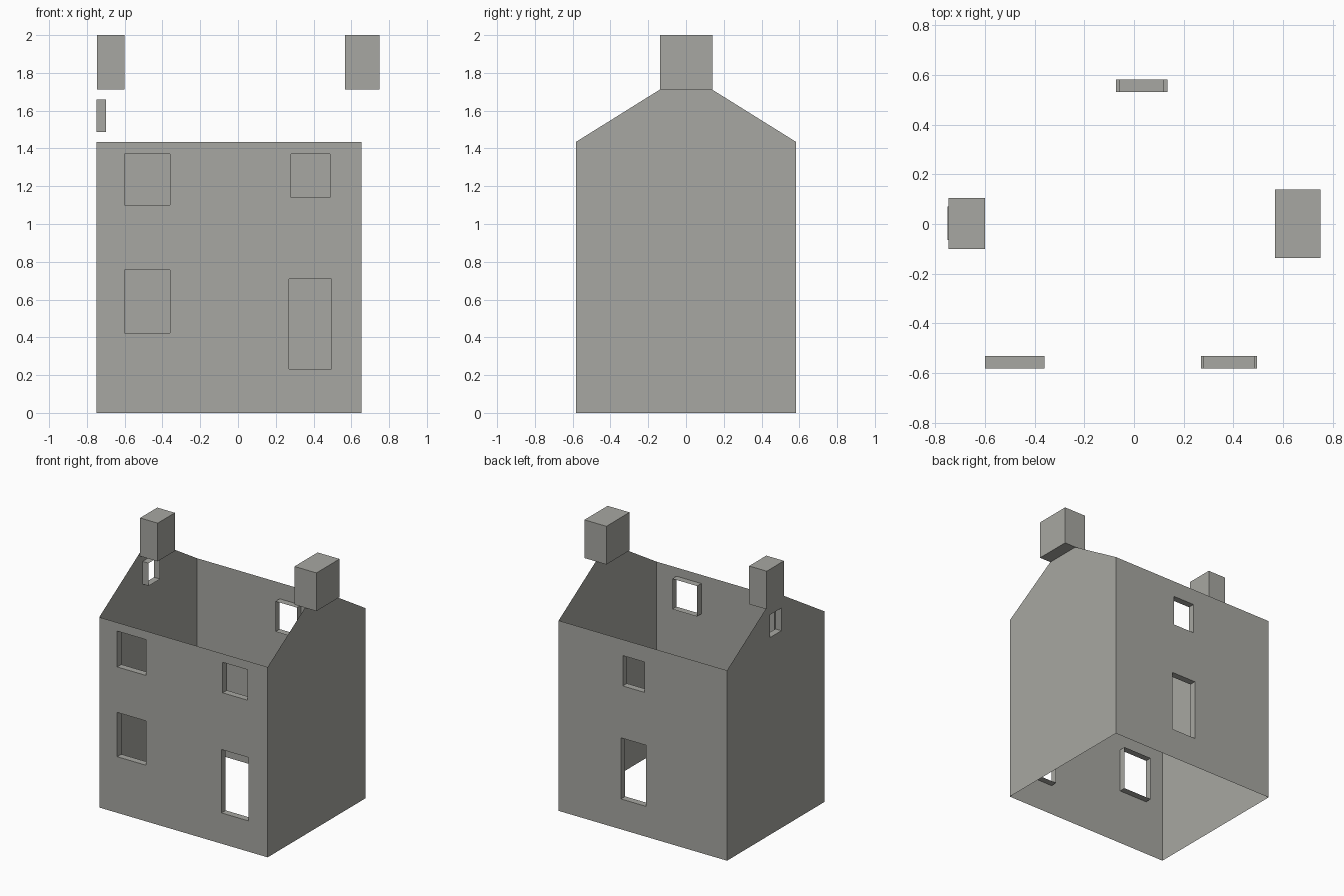
import bpy, bmesh
from mathutils import Vector

cube = bpy.data.objects.get("Cube")
if cube:
    bpy.data.objects.remove(cube, do_unlink=True)

LEFT_X, RIGHT_X = -0.75, 0.655
HALF_DEPTH = 0.582
EAVES, RIDGE = 1.435, 1.798
REVEAL = 0.05

stone = bpy.data.materials.new("grey stone")
stone.use_nodes = True
colour = (0.39, 0.39, 0.36, 1)
stone.diffuse_color = colour
stone.node_tree.nodes["Principled BSDF"].inputs["Base Color"].default_value = colour


def finish(bm, name):
    mesh = bpy.data.meshes.new(name)
    bm.to_mesh(mesh)
    bm.free()
    mesh.materials.append(stone)
    obj = bpy.data.objects.new(name, mesh)
    bpy.context.collection.objects.link(obj)
    return obj


def rectangle(u0, u1, z0, z1):
    return [(u0, z0), (u1, z0), (u1, z1), (u0, z1)]


def wall(name, outline, openings, place, outward):
    """Thin wall sheet with openings, each lined by an inward reveal."""
    bm = bmesh.new()
    outward = Vector(outward)

    def ring(points):
        verts = [bm.verts.new(place(u, z)) for u, z in points]
        edges = [bm.edges.new((v, verts[i - 1])) for i, v in enumerate(verts)]
        return verts, edges

    edges = ring(outline)[1]
    holes = [ring(rectangle(*o))[0] for o in openings]
    edges = list(bm.edges)
    bmesh.ops.triangle_fill(bm, edges=edges, use_beauty=True, use_dissolve=False)
    for face in bm.faces:
        face.normal_update()
        if face.normal.dot(outward) < 0:
            face.normal_flip()

    # Reveals face the middle of their opening
    for front in holes:
        centre = sum((v.co for v in front), Vector()) / len(front)
        back = [bm.verts.new(v.co - outward * REVEAL) for v in front]
        for i in range(len(front)):
            face = bm.faces.new((front[i - 1], front[i], back[i], back[i - 1]))
            face.normal_update()
            if face.normal.dot(centre - face.calc_center_median()) < 0:
                face.normal_flip()
    return finish(bm, name)


def box(name, x0, x1, y0, y1, z0, z1):
    bm = bmesh.new()
    bmesh.ops.create_cube(bm, size=1)
    bmesh.ops.scale(bm, vec=(x1 - x0, y1 - y0, z1 - z0), verts=bm.verts)
    bmesh.ops.translate(bm, vec=((x0 + x1) / 2, (y0 + y1) / 2, (z0 + z1) / 2), verts=bm.verts)
    return finish(bm, name)


# Long walls with windows and doors
long_outline = rectangle(LEFT_X, RIGHT_X, 0, EAVES)
wall("front_wall", long_outline,
     [(-0.60, -0.36, 1.10, 1.37), (0.28, 0.487, 1.14, 1.37),
      (-0.60, -0.36, 0.423, 0.757), (0.27, 0.495, 0.232, 0.71)],
     lambda u, z: (u, -HALF_DEPTH, z), (0, -1, 0))
wall("back_wall", long_outline,
     [(-0.06, 0.12, 1.085, 1.314), (-0.072, 0.135, 0.229, 0.69)],
     lambda u, z: (u, HALF_DEPTH, z), (0, 1, 0))

# Gable ends, one with a small attic window
gable = [(-HALF_DEPTH, 0), (HALF_DEPTH, 0), (HALF_DEPTH, EAVES),
         (0, RIDGE), (-HALF_DEPTH, EAVES)]
wall("plain_gable", gable, [], lambda u, z: (RIGHT_X, u, z), (1, 0, 0))
wall("attic_window_gable", gable, [(-0.065, 0.07, 1.487, 1.658)],
     lambda u, z: (LEFT_X, u, z), (-1, 0, 0))

# Chimneys
box("large_chimney", 0.567, 0.75, -0.137, 0.139, 1.712, 2)
box("small_chimney", -0.747, -0.60, -0.10, 0.105, 1.712, 2)
